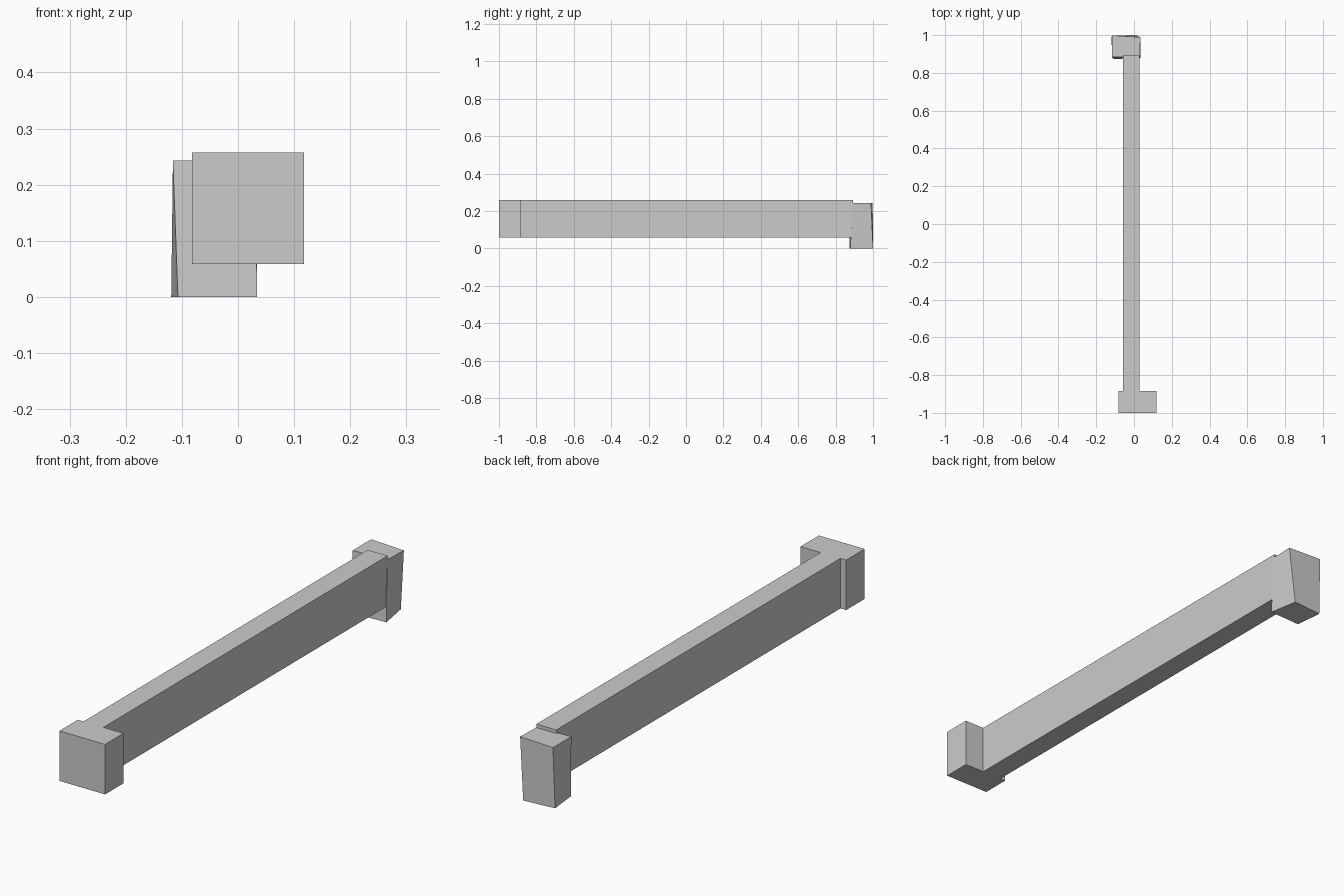
import bpy
import bmesh

cube = bpy.data.objects.get("Cube")
if cube:
    bpy.data.objects.remove(cube, do_unlink=True)

grey = bpy.data.materials.new("plain_grey")
grey.use_nodes = True
colour = (0.6, 0.6, 0.6, 1)
grey.diffuse_color = colour
grey.node_tree.nodes["Principled BSDF"].inputs["Base Color"].default_value = colour


def prism(name, bottom, top, z0, z1):
    """Join a bottom and a top outline, both counter-clockwise, into a solid."""
    bm = bmesh.new()
    low = [bm.verts.new((x, y, z0)) for x, y in bottom]
    high = [bm.verts.new((x, y, z1)) for x, y in top]
    bm.faces.new(low[::-1])
    bm.faces.new(high)
    count = len(low)
    for i in range(count):
        j = (i + 1) % count
        bm.faces.new((low[i], low[j], high[j], high[i]))
    mesh = bpy.data.meshes.new(name)
    bm.to_mesh(mesh)
    bm.free()
    mesh.materials.append(grey)
    obj = bpy.data.objects.new(name, mesh)
    bpy.context.collection.objects.link(obj)
    return obj


def box(name, x0, x1, y0, y1, z0, z1):
    outline = [(x0, y0), (x1, y0), (x1, y1), (x0, y1)]
    return prism(name, outline, outline, z0, z1)


# Long beam made of two stacked rails
box("lower_rail", -0.057, 0.03, -0.885, 0.885, 0.059, 0.147)
box("upper_rail", -0.057, 0.03, -0.885, 0.893, 0.147, 0.257)

# Square block across the front end
box("front_block", -0.082, 0.118, -1, -0.885, 0.059, 0.257)

# Slightly twisted block at the back end, reaching the ground
prism("back_block",
      [(-0.107, 0.873), (0.034, 0.879), (0.013, 1.0), (-0.119, 0.989)],
      [(-0.116, 0.883), (0.031, 0.889), (0.034, 0.989), (-0.116, 0.998)],
      0, 0.243)
